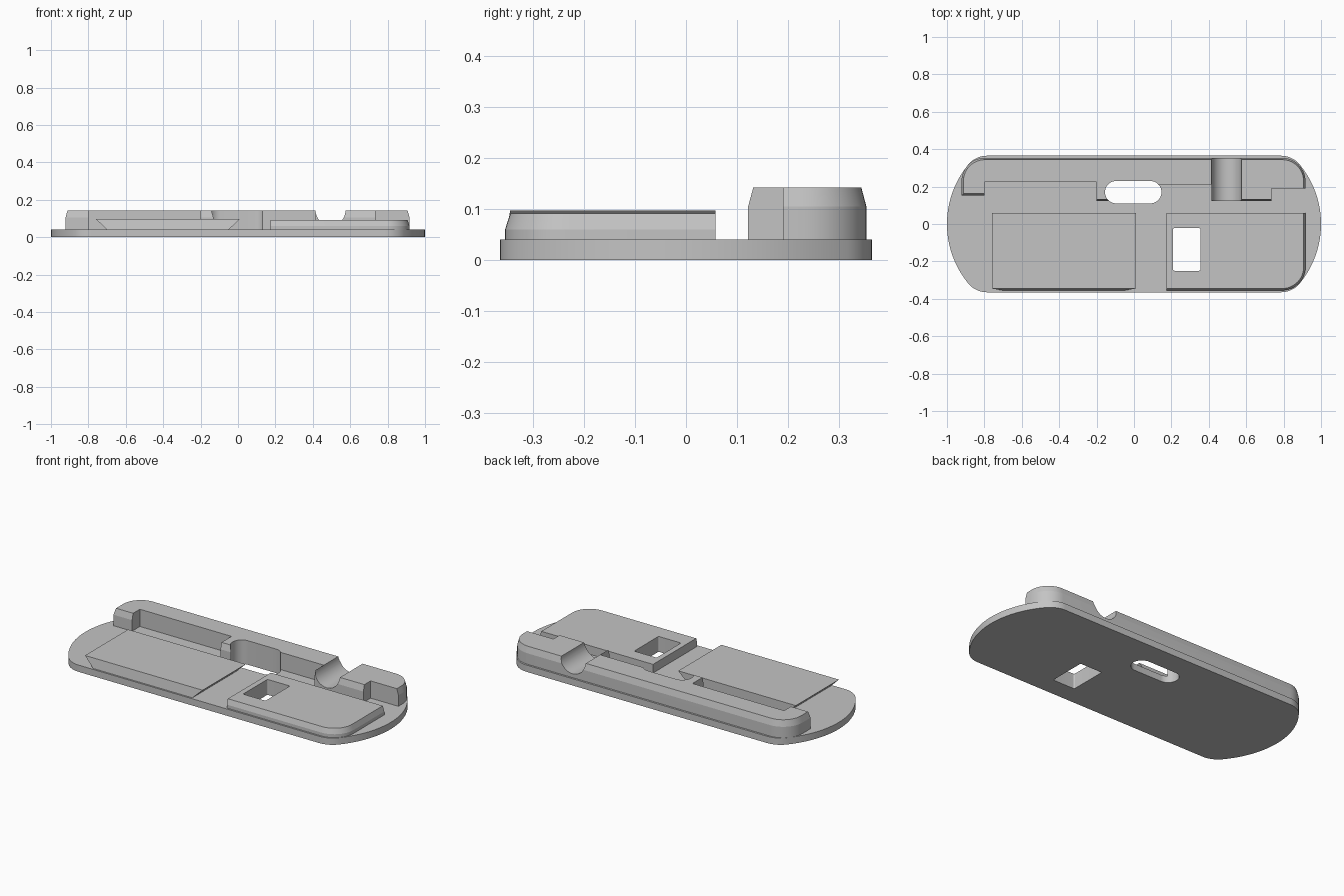
import bpy
import bmesh
from math import sin, cos, pi, atan2, sqrt
from mathutils import Vector

cube = bpy.data.objects.get("Cube")
if cube:
    bpy.data.objects.remove(cube, do_unlink=True)

grey = bpy.data.materials.new("plain grey")
grey.use_nodes = True
grey.diffuse_color = (0.55, 0.55, 0.55, 1)
grey.node_tree.nodes["Principled BSDF"].inputs["Base Color"].default_value = grey.diffuse_color

SEG = 12


def outline(corners, d=0):
    """Square-cornered outline with filleted corners; each corner is
    (x, y, radius, x shift, y shift), shifted by d times its shift."""
    pts = [Vector((x + sx * d, y + sy * d)) for x, y, r, sx, sy in corners]
    result = []
    for i, p in enumerate(pts):
        r = corners[i][2]
        if r == 0:
            result.append(p)
            continue
        r -= d
        u = (pts[i - 1] - p).normalized()
        v = (pts[(i + 1) % len(pts)] - p).normalized()
        centre = p + (u + v) * r
        for k in range(SEG + 1):
            a = pi / 2 * k / SEG
            result.append(centre - v * r * cos(a) - u * r * sin(a))
    return result


def loft(name, levels):
    """Solid through a stack of (height, outline) levels."""
    bm = bmesh.new()
    loops = [[bm.verts.new((p[0], p[1], z)) for p in pts] for z, pts in levels]
    bm.faces.new(loops[0][::-1])
    bm.faces.new(loops[-1])
    n = len(loops[0])
    for low, high in zip(loops, loops[1:]):
        for i in range(n):
            j = (i + 1) % n
            bm.faces.new((low[i], low[j], high[j], high[i]))
    bmesh.ops.recalc_face_normals(bm, faces=bm.faces)
    mesh = bpy.data.meshes.new(name)
    bm.to_mesh(mesh)
    bm.free()
    mesh.materials.append(grey)
    obj = bpy.data.objects.new(name, mesh)
    bpy.context.collection.objects.link(obj)
    return obj


def rectangle(x0, x1, y0, y1, r):
    return outline([(x0, y0, r, 0, 0), (x1, y0, r, 0, 0),
                    (x1, y1, r, 0, 0), (x0, y1, r, 0, 0)])


def select_only(obj):
    bpy.ops.object.select_all(action='DESELECT')
    obj.select_set(True)
    bpy.context.view_layer.objects.active = obj


def cut(obj, *cutters):
    select_only(obj)
    for c in cutters:
        mod = obj.modifiers.new("cut", 'BOOLEAN')
        mod.operation = 'DIFFERENCE'
        mod.solver = 'EXACT'
        mod.object = c
        bpy.ops.object.modifier_apply(modifier=mod.name)


# Base plate: bowed ends blended into straight long sides
R, r, half = 0.5, 0.13, 0.365
cy = half - r
cx = sqrt((R - r) ** 2 - cy ** 2)
a0 = atan2(cy, cx)
quarter = [(R + R * cos(a0 * k / SEG), R * sin(a0 * k / SEG)) for k in range(SEG + 1)]
for k in range(1, SEG + 1):
    a = a0 + (pi / 2 - a0) * k / SEG
    quarter.append((R + cx + r * cos(a), cy + r * sin(a)))
upper = quarter + [(-x, y) for x, y in quarter[::-1]]
plate = upper + [(x, -y) for x, y in upper[-2:0:-1]]
base_plate = loft("base_plate", [(0, plate), (0.04, plate)])

# Back rail with stepped inner side and bevelled top
rail_corners = [
    (0.917, 0.354, 0.125, -1, -1), (-0.922, 0.354, 0.125, 1, -1),
    (-0.922, 0.152, 0, 1, 1), (-0.8, 0.152, 0, 0, 1),
    (-0.8, 0.225, 0, 0, 0), (-0.2, 0.225, 0, 0, 0),
    (-0.2, 0.122, 0, 0, 1), (0, 0.122, 0, 0, 1),
    (0, 0.21, 0, 0, 0), (0.415, 0.21, 0, 0, 0),
    (0.415, 0.122, 0, 0, 1), (0.735, 0.122, 0, 0, 1),
    (0.735, 0.19, 0, 0, 0), (0.917, 0.19, 0, -1, 0)]
body = outline(rail_corners)
back_rail = loft("back_rail", [(0.04, body), (0.105, body),
                               (0.142, outline(rail_corners, 0.01))])

# Front panel with one rounded corner
panel_corners = [(0.175, -0.355, 0, 0, 1), (0.917, -0.355, 0.125, -1, 1),
                 (0.917, 0.058, 0, -1, 0), (0.175, 0.058, 0, 0, 0)]
body = outline(panel_corners)
holed_panel = loft("holed_panel", [(0.04, body), (0.06, body),
                                   (0.091, outline(panel_corners, 0.01))])

# Front panel with undercut ends
dovetail = [(-0.7, -0.355, 0, -6, 1), (-0.05, -0.355, 0, 6, 1),
            (-0.05, 0.058, 0, 6, 0), (-0.7, 0.058, 0, -6, 0)]
loft("undercut_panel", [(0.04, outline(dovetail)), (0.097, outline(dovetail, 0.01))])

# Cutters: oval slot, rectangular hole and round groove
slot = rectangle(-0.155, 0.147, 0.11, 0.23, 0.0599)
slot_cutter = loft("slot_cutter", [(-0.1, slot), (0.3, slot)])
hole = rectangle(0.208, 0.355, -0.25, -0.022, 0.008)
hole_cutter = loft("hole_cutter", [(-0.1, hole), (0.3, hole)])
bpy.ops.mesh.primitive_cylinder_add(vertices=48, radius=0.08, depth=1,
                                    location=(0.495, 0.25, 0.143), rotation=(pi / 2, 0, 0))
groove_cutter = bpy.context.object

cut(base_plate, slot_cutter, hole_cutter)
cut(back_rail, slot_cutter, groove_cutter)
cut(holed_panel, hole_cutter)
for c in (slot_cutter, hole_cutter, groove_cutter):
    bpy.data.objects.remove(c, do_unlink=True)

# One colour, smooth curves with crisp edges
for obj in (base_plate, back_rail, holed_panel):
    obj.data.materials.clear()
    obj.data.materials.append(grey)
    for f in obj.data.polygons:
        f.material_index = 0
    select_only(obj)
    bpy.ops.object.shade_smooth_by_angle(angle=pi / 12)
